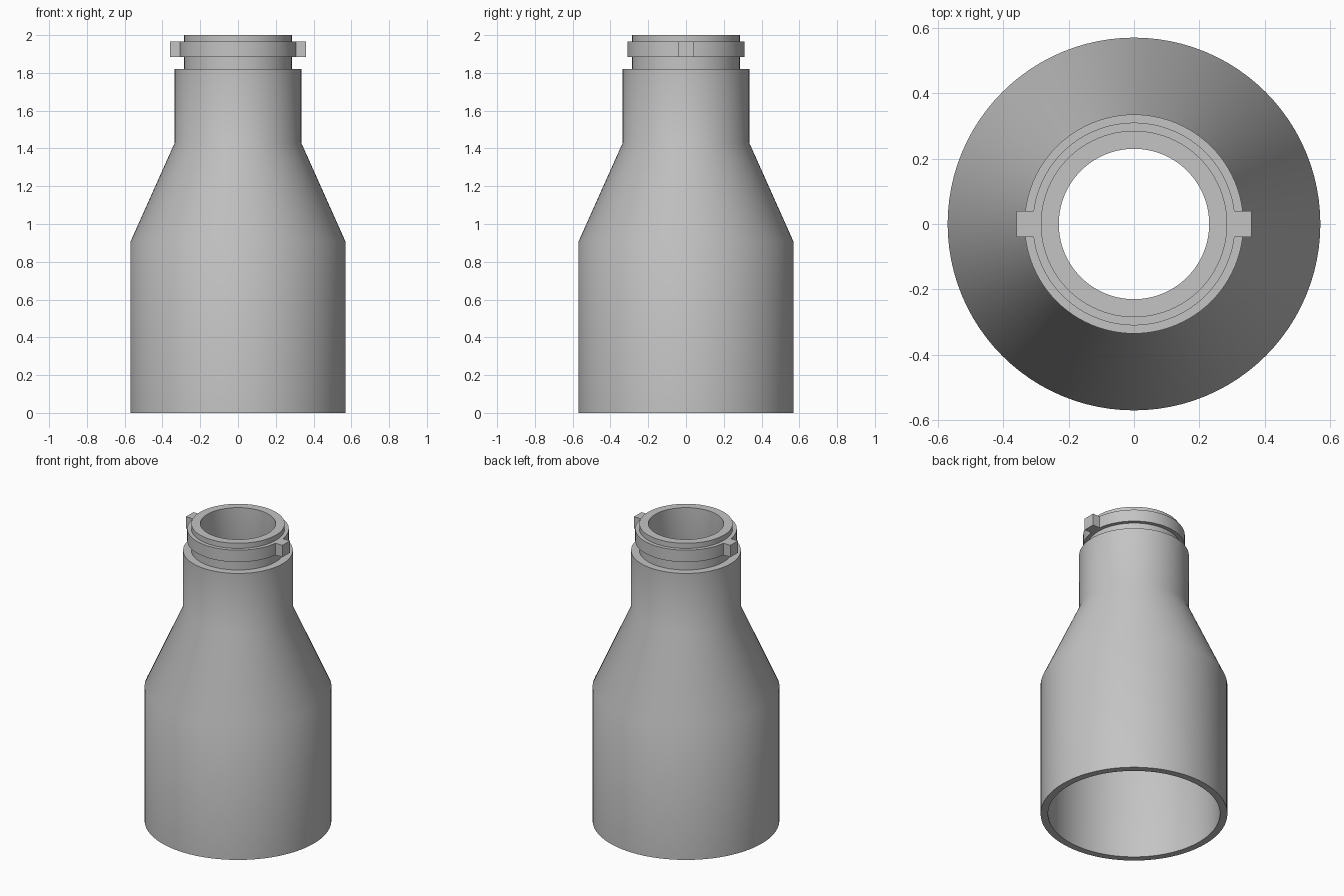
import bpy
import bmesh
import math
from mathutils import Matrix

cube = bpy.data.objects.get("Cube")
if cube:
    bpy.data.objects.remove(cube)

SEGMENTS = 96
grey = bpy.data.materials.new("plain_grey")
grey.use_nodes = True
GREY = (0.55, 0.55, 0.55, 1)
grey.diffuse_color = GREY
grey.node_tree.nodes["Principled BSDF"].inputs["Base Color"].default_value = GREY


def add_object(name, bm):
    bmesh.ops.recalc_face_normals(bm, faces=bm.faces)
    mesh = bpy.data.meshes.new(name)
    bm.to_mesh(mesh)
    bm.free()
    mesh.materials.append(grey)
    obj = bpy.data.objects.new(name, mesh)
    bpy.context.collection.objects.link(obj)
    return obj


def lathe(name, profile):
    """Revolve a closed (radius, height) profile around z."""
    bm = bmesh.new()
    verts = [bm.verts.new((r, 0, z)) for r, z in profile]
    edges = [bm.edges.new((v, verts[i - 1])) for i, v in enumerate(verts)]
    bmesh.ops.spin(bm, geom=verts + edges, cent=(0, 0, 0), axis=(0, 0, 1),
                   angle=math.tau, steps=SEGMENTS, use_merge=True)
    bmesh.ops.remove_doubles(bm, verts=bm.verts, dist=1e-5)
    obj = add_object(name, bm)
    bpy.ops.object.select_all(action='DESELECT')
    obj.select_set(True)
    bpy.context.view_layer.objects.active = obj
    bpy.ops.object.shade_smooth_by_angle(angle=math.radians(35))
    return obj


# Hollow body: wide sleeve, tapered shoulder, neck, spout and raised collar
lathe("reducer_body", [
    (0.57, 0), (0.57, 0.905), (0.335, 1.43), (0.335, 1.82),
    (0.285, 1.82), (0.285, 1.885), (0.31, 1.885), (0.31, 1.965),
    (0.285, 1.965), (0.285, 2), (0.23, 2), (0.23, 1.43),
    (0.525, 0.905), (0.525, 0)])

# Square locking lugs on both sides of the collar
for side, name in ((1, "left_lug"), (-1, "right_lug")):
    bm = bmesh.new()
    bmesh.ops.create_cube(bm, size=1, matrix=Matrix.Translation((side * 0.33, 0, 1.925))
                          @ Matrix.Diagonal((0.06, 0.08, 0.08, 1)))
    add_object(name, bm)
